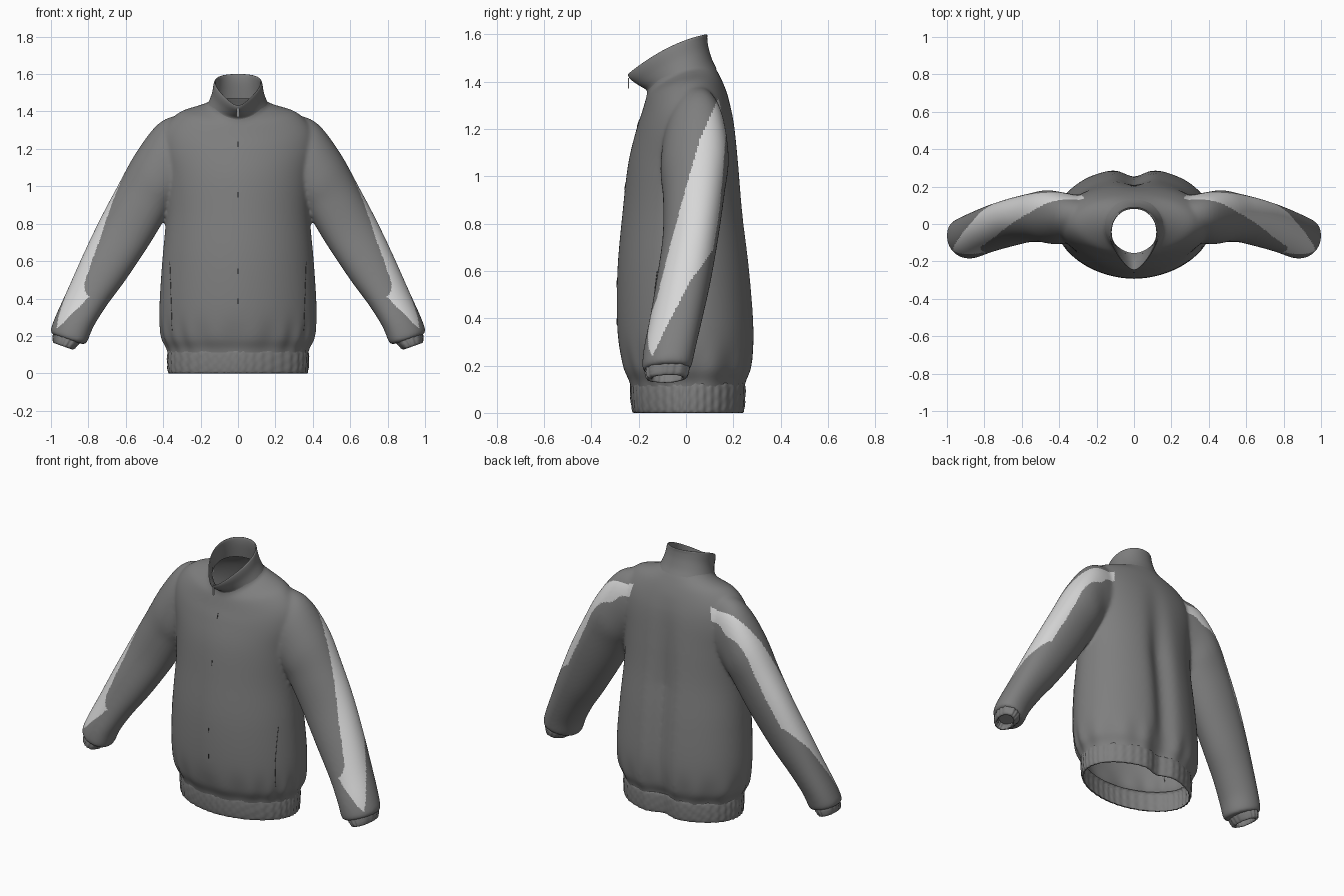
import bpy, bmesh
from math import sin, cos, pi, exp, copysign
from mathutils import Vector
from mathutils.bvhtree import BVHTree

old = bpy.data.objects.get("Cube")
if old:
    bpy.data.objects.remove(old)


def material(name, rgb):
    m = bpy.data.materials.new(name)
    m.use_nodes = True
    m.diffuse_color = (*rgb, 1)
    m.node_tree.nodes["Principled BSDF"].inputs["Base Color"].default_value = (*rgb, 1)
    return m


GREY = material("grey cloth", (0.21, 0.21, 0.21))
LIGHT = material("light panel", (0.68, 0.68, 0.68))
DARK = material("dark stitching", (0.05, 0.05, 0.05))


def refine(rows, n):
    """Smoothly interpolate the control rows, n steps per span."""
    out = []
    for i in range(len(rows) - 1):
        p = [rows[max(i - 1, 0)], rows[i], rows[i + 1], rows[min(i + 2, len(rows) - 1)]]
        for k in range(n):
            t = k / n
            out.append([0.5 * (2 * b + (c - a) * t + (2 * a - 5 * b + 4 * c - d) * t * t
                               + (3 * b - a - 3 * c + d) * t ** 3) for a, b, c, d in zip(*p)])
    return out + [list(rows[-1])]


def power(v, e):
    return copysign(abs(v) ** e, v)


def torso_ring(row, segs, wobble=None, v=0, hollow=0):
    """Ring from half width, front y, front z, back y, back z, side lift, front pinch."""
    hw, yf, zf, yb, zb, lift, pinch = row
    pts = []
    for i in range(segs):
        a = 2 * pi * i / segs
        e = 0.95 if cos(a) > 0 else 1.05  # back fuller than front
        c, s = power(cos(a), e), power(sin(a), e)
        w = 1 + (wobble(a, v) if wobble else 0)
        t = (1 - c * w) / 2
        p = Vector((hw * s * w * (1 - pinch * t * t), yb + (yf - yb) * t,
                    zb + (zf - zb) * t + lift * (1 - c * c)))
        if c > 0:  # soft hollow down the spine
            p.y -= hollow * exp(-(p.x / 0.07) ** 2)
        pts.append(p)
    return pts


def sleeve_ring(row, segs, side, wobble=None, v=0):
    """Ring from outer x, z, inner x, z, front y and back y, outer side turned back."""
    xo, zo, xi, zi, yf, yb = row
    pts = []
    for i in range(segs):
        a = 2 * pi * i / segs
        w = 1 + (wobble(a, v) if wobble else 0)
        c, s = power(cos(a), 0.95) * w, power(sin(a), 0.95) * w
        pts.append(Vector((side * ((xo + xi) / 2 + c * (xo - xi) / 2),
                           (yf + yb) / 2 + (s + 0.17 * c) * (yb - yf) / 2,
                           (zo + zi) / 2 + c * (zo - zi) / 2)))
    return pts


def loft(bm, rings, caps=False):
    vs = [[bm.verts.new(p) for p in r] for r in rings]
    n = len(vs[0])
    for a, b in zip(vs, vs[1:]):
        for i in range(n):
            bm.faces.new((a[i], a[(i + 1) % n], b[(i + 1) % n], b[i]))
    if caps:
        bm.faces.new(vs[0])
        bm.faces.new(vs[-1])


def finish(bm, name, mats):
    bmesh.ops.recalc_face_normals(bm, faces=bm.faces[:])
    for f in bm.faces:
        f.smooth = True
    me = bpy.data.meshes.new(name)
    bm.to_mesh(me)
    bm.free()
    for m in mats:
        me.materials.append(m)
    ob = bpy.data.objects.new(name, me)
    bpy.context.scene.collection.objects.link(ob)
    return ob


# Torso: horizontal rings tilting into the sloped neckline
torso = [(0.37, -0.225, 0.04, 0.25, 0.04, 0, 0), (0.378, -0.238, 0.125, 0.262, 0.125, 0, 0),
         (0.41, -0.268, 0.2, 0.287, 0.2, 0, 0), (0.42, -0.29, 0.35, 0.298, 0.35, 0, 0),
         (0.405, -0.29, 0.6, 0.28, 0.6, 0, 0), (0.384, -0.268, 0.85, 0.25, 0.85, 0, 0),
         (0.392, -0.245, 1.05, 0.23, 1.05, 0, 0), (0.415, -0.212, 1.19, 0.21, 1.21, 0, 0),
         (0.395, -0.188, 1.265, 0.19, 1.3, 0.025, 0), (0.315, -0.172, 1.32, 0.163, 1.38, 0.043, 0),
         (0.2, -0.165, 1.345, 0.135, 1.44, 0.034, 0), (0.157, -0.165, 1.36, 0.115, 1.475, 0.025, 0),
         (0.14, -0.165, 1.42, 0.095, 1.54, 0.025, 0)]
bm = bmesh.new()
rings = []
for row in refine(torso, 5):
    gather = 0.014 * exp(-((row[2] - 0.18) / 0.09) ** 2)
    fade = max(0, min(1, (1.3 - row[2]) / 0.5))
    rings.append(torso_ring(row, 144, lambda a, v: gather * sin(17 * a + 1 + 2 * sin(3 * a)),
                            hollow=0.045 * fade))
loft(bm, rings, True)

# Sleeves
sleeve = [(0.2, 1.36, 0.12, 1.0, -0.06, 0.12), (0.31, 1.38, 0.2, 0.95, -0.085, 0.145),
          (0.425, 1.335, 0.3, 0.93, -0.1, 0.165), (0.545, 1.18, 0.35, 0.9, -0.105, 0.178),
          (0.65, 0.99, 0.375, 0.855, -0.095, 0.162), (0.745, 0.81, 0.47, 0.695, -0.097, 0.138),
          (0.835, 0.62, 0.6, 0.5, -0.125, 0.105), (0.915, 0.44, 0.7, 0.365, -0.152, 0.07),
          (0.978, 0.3, 0.772, 0.25, -0.177, 0.04), (1.003, 0.225, 0.81, 0.162, -0.183, 0.022),
          (0.985, 0.205, 0.84, 0.158, -0.165, 0.01)]
for side in (1, -1):
    loft(bm, [sleeve_ring(r, 64, side) for r in refine(sleeve, 5)], True)

# Fuse torso and sleeves into one smooth cloth shell
shell = finish(bm, "shell_source", [])
rm = shell.modifiers.new("fuse", "REMESH")
rm.mode = "VOXEL"
rm.voxel_size = 0.0085
sm = shell.modifiers.new("soften", "SMOOTH")
sm.factor = 0.5
sm.iterations = 18
dg = bpy.context.evaluated_depsgraph_get()
bm = bmesh.new()
bm.from_mesh(shell.evaluated_get(dg).to_mesh())
bpy.data.objects.remove(shell)

# Open the waist and the neckline
for co, no in (((0, 0, 0.112), (0, 0, -1)), ((0, -0.16, 1.392), (0, -0.4, 1))):
    bmesh.ops.bisect_plane(bm, geom=bm.verts[:] + bm.edges[:] + bm.faces[:],
                           plane_co=co, plane_no=no, clear_outer=True)


def limit(z, pts):
    """Value of a falling polyline at height z."""
    for (z0, y0), (z1, y1) in zip(pts, pts[1:]):
        if z0 >= z >= z1:
            return y0 + (y1 - y0) * (z0 - z) / (z0 - z1)
    return None


# Light panel running from the back of the shoulder down to the wrist
FRONT = [(1.45, 0.2), (1.37, 0.155), (1.16, 0.06), (0.945, -0.002), (0.69, -0.072),
         (0.48, -0.124), (0.4, -0.155), (0.29, -0.175), (0.22, -0.19)]
BACK = [(1.45, 0.4), (1.24, 0.4), (1.2, 0.17), (1.0, 0.155), (0.85, 0.14), (0.69, 0.115),
        (0.56, 0.02), (0.35, -0.09), (0.22, -0.15)]
INNER = [(1.45, 0.24), (1.25, 0.28), (1.24, 0.34), (1.15, 0.45), (0.69, 0.71),
         (0.42, 0.785), (0.22, 0.985)]
for f in bm.faces:
    c = f.calc_center_median()
    if 0.22 < c.z < 1.45 and abs(c.x) > limit(c.z, INNER):
        f.material_index = int(limit(c.z, FRONT) < c.y < limit(c.z, BACK))
tree = BVHTree.FromBMesh(bm)
finish(bm, "jacket_shell", [GREY, LIGHT])

# Collar: flared band, folded over to an inner wall
collar = [(0.168, -0.165, 1.345, 0.13, 1.455, 0.023, 0), (0.156, -0.168, 1.365, 0.112, 1.49, 0.024, 0.06),
          (0.147, -0.2, 1.385, 0.096, 1.54, 0.022, 0.25), (0.143, -0.235, 1.41, 0.09, 1.58, 0.024, 0.38),
          (0.138, -0.246, 1.43, 0.09, 1.598, 0.025, 0.42), (0.13, -0.236, 1.43, 0.082, 1.595, 0.025, 0.42),
          (0.131, -0.19, 1.4, 0.082, 1.55, 0.022, 0.3), (0.14, -0.155, 1.36, 0.095, 1.47, 0.02, 0.1)]
bm = bmesh.new()
loft(bm, [torso_ring(r, 72) for r in refine(collar, 4)])
finish(bm, "collar", [GREY])


def ribs(count, depth):
    return lambda a, v: depth * sin(count * a + 2 * sin(4 * a)) * (0.5 + 0.5 * sin(7 * v + 4 * sin(5 * a)))


# Gathered hem band, open below
hem = [(0.365, -0.225, 0.135, 0.25, 0.135, 0, 0), (0.376, -0.235, 0.118, 0.262, 0.118, 0, 0),
       (0.378, -0.234, 0.06, 0.262, 0.06, 0, 0), (0.373, -0.226, 0.006, 0.256, 0.006, 0, 0),
       (0.362, -0.214, 0.001, 0.244, 0.001, 0, 0)]
bm = bmesh.new()
loft(bm, [torso_ring(r, 300, ribs(44, 0.01), i / 4, 0.04) for i, r in enumerate(refine(hem, 4))])
finish(bm, "hem_band", [GREY])

# Cuffs
cuff = [(0.985, 0.225, 0.835, 0.18, -0.165, 0.008), (0.99, 0.2, 0.85, 0.158, -0.17, 0.012),
        (0.988, 0.168, 0.878, 0.13, -0.165, 0.002), (0.975, 0.163, 0.89, 0.133, -0.145, -0.016),
        (0.965, 0.2, 0.87, 0.17, -0.145, -0.012)]
for side, name in ((1, "left_cuff"), (-1, "right_cuff")):
    bm = bmesh.new()
    loft(bm, [sleeve_ring(r, 96, side, ribs(13, 0.05), i / 2) for i, r in enumerate(refine(cuff, 4))])
    finish(bm, name, [GREY])


def on_front(x, z):
    hit = tree.ray_cast(Vector((x, -1, z)), Vector((0, 1, 0)))[0]
    return hit if hit else Vector((x, -0.2, z))


def seam(name, pts, radius):
    cu = bpy.data.curves.new(name, "CURVE")
    cu.dimensions = "3D"
    cu.bevel_depth = radius
    cu.bevel_resolution = 1
    for line in pts:
        sp = cu.splines.new("POLY")
        sp.points.add(len(line) - 1)
        for p, (x, z) in zip(sp.points, line):
            p.co = (*on_front(x, z), 1)
    cu.materials.append(DARK)
    bpy.context.scene.collection.objects.link(bpy.data.objects.new(name, cu))


# Pocket openings and the front snaps
for side, name in ((1, "left_pocket_seam"), (-1, "right_pocket_seam")):
    seam(name, [[(side * (0.352 + 0.012 * k / 12), 0.23 + 0.37 * k / 12) for k in range(13)]], 0.0015)
seam("front_snaps", [[(0, z), (0, z + 0.03)] for z in (0.37, 0.53, 0.94, 1.21)], 0.0025)

# Zip pull hanging from the collar tip
bm = bmesh.new()
bmesh.ops.create_cube(bm, size=1)
for v in bm.verts:
    v.co = Vector((v.co.x * 0.009, -0.243 + v.co.y * 0.006, 1.393 + v.co.z * 0.045))
pull = finish(bm, "zip_pull", [LIGHT])
for p in pull.data.polygons:
    p.use_smooth = False
